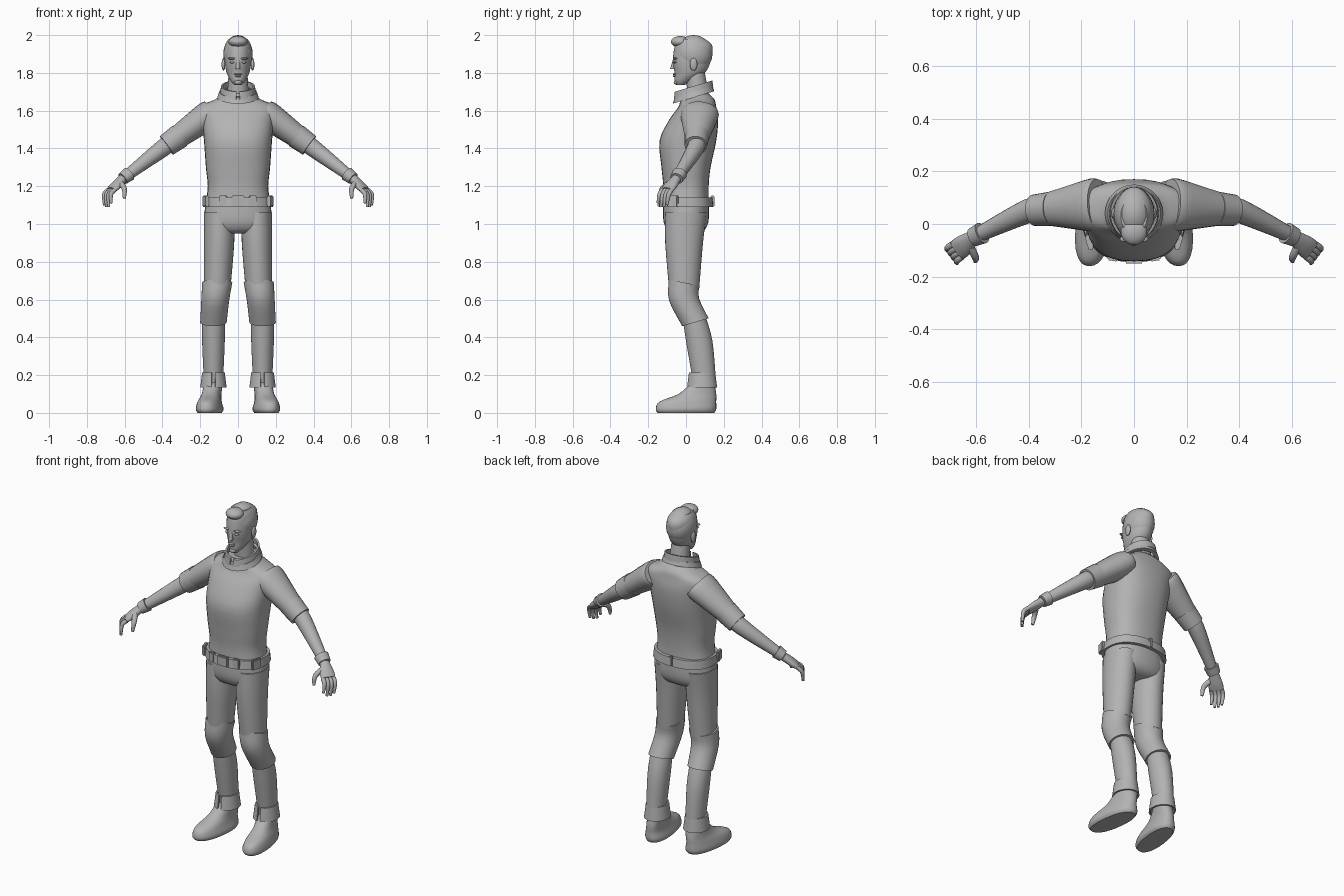
import bpy, bmesh, math
from mathutils import Vector

cube = bpy.data.objects.get("Cube")
if cube:
    bpy.data.objects.remove(cube, do_unlink=True)

GREY = (.45, .45, .45, 1)
clay = bpy.data.materials.new("plain_grey")
clay.use_nodes = True
clay.diffuse_color = GREY
clay.node_tree.nodes["Principled BSDF"].inputs["Base Color"].default_value = GREY


def finish(name, bm, side):
    """Turn a bmesh into a smooth-shaded object, mirrored when side is -1."""
    for vert in bm.verts:
        vert.co.x *= side
    bmesh.ops.recalc_face_normals(bm, faces=bm.faces)
    mesh = bpy.data.meshes.new(name)
    bm.to_mesh(mesh)
    bm.free()
    mesh.materials.append(clay)
    part = bpy.data.objects.new(name, mesh)
    bpy.context.scene.collection.objects.link(part)
    bpy.ops.object.select_all(action='DESELECT')
    part.select_set(True)
    bpy.context.view_layer.objects.active = part
    bpy.ops.object.shade_smooth_by_angle(angle=math.radians(45))


def skin(name, rings, side=1, loop=False, split=False):
    """Skin point rings; loop joins last to first, split leaves a gap in each ring."""
    bm = bmesh.new()
    grid = [[bm.verts.new(point) for point in ring] for ring in rings]
    count = len(grid[0])
    pairs = list(zip(grid, grid[1:]))
    if loop:
        pairs.append((grid[-1], grid[0]))
    for low, high in pairs:
        for j in range(count - split):
            k = (j + 1) % count
            bm.faces.new((low[j], low[k], high[k], high[j]))
    if split:
        bm.faces.new([ring[0] for ring in grid])
        bm.faces.new([ring[-1] for ring in grid])
    elif not loop:
        bm.faces.new(grid[0])
        bm.faces.new(grid[-1])
    finish(name, bm, side)


def ease(rows, steps=4):
    """Fill in a smooth run of rows through the given ones."""
    last = len(rows) - 1
    result = []
    for i in range(last):
        keys = [rows[min(max(i + k, 0), last)] for k in (-1, 0, 1, 2)]
        for step in range(steps):
            t = step / steps
            result.append([b + t / 2 * (c - a + t * (2 * a - 5 * b + 4 * c - d
                                                     + t * (3 * (b - c) + d - a)))
                           for a, b, c, d in zip(*keys)])
    return result + [list(rows[-1])]


def oval(x, y, z, rx, ry, tilt=0, power=2, yaw=0, gap=0, count=32):
    """Level oval; tilt lifts the back, yaw turns the front out, gap opens the front."""
    points = []
    for i in range(count):
        turn = (2 * math.pi - 2 * gap) * i / (count - bool(gap))
        angle = gap + turn - math.pi / 2
        c, s = math.cos(angle), math.sin(angle)
        dx = rx * math.copysign(abs(c) ** (2 / power), c)
        dy = ry * math.copysign(abs(s) ** (2 / power), s)
        points.append(Vector((x + dx - yaw * dy, y + dy, z + tilt * dy)))
    return points


def body(name, rows, side=1, power=2, yaw=0, tilts=(0, 0)):
    """Upright form from rows of height, x, y, half width, half depth."""
    rows = ease(rows)
    first, final = tilts
    skin(name, [oval(x, y, z, rx, ry, first + (final - first) * i / (len(rows) - 1),
                     power, yaw) for i, (z, x, y, rx, ry) in enumerate(rows)], side)


def band(name, centre, rx, ry, height, thick, side=1, flare=0, tilt=0, power=2, gap=0):
    """Hollow strap, wider at its lower rim by flare."""
    x, y, z = centre
    profile = ((flare, 0), (0, height), (-thick, height), (flare - thick, 0))
    skin(name, [oval(x, y, z + up, rx + out, ry + out, tilt, power, 0, gap)
                for out, up in profile], side, True, gap > 0)


def tube(name, path, side, across=Vector((0, -1, 0)), count=20):
    """Limb along points, each with a radius and a sideways stretch."""
    rows = ease([(*point, radius, wide) for point, radius, wide in path])
    points = [Vector(row[:3]) for row in rows]
    rings = []
    for i, point in enumerate(points):
        along = (points[min(i + 1, len(points) - 1)] - points[max(i - 1, 0)]).normalized()
        u = (across - along * across.dot(along)).normalized()
        v = u.cross(along)
        radius, wide = rows[i][3:]
        angles = [2 * math.pi * k / count for k in range(count)]
        rings.append([point + radius * (u * wide * math.cos(a) + v * math.sin(a))
                      for a in angles])
    skin(name, rings, side)


def blob(name, centre, size, side=1):
    bm = bmesh.new()
    bmesh.ops.create_uvsphere(bm, u_segments=24, v_segments=16, radius=1)
    for vert in bm.verts:
        vert.co = Vector(centre) + vert.co * Vector(size)
    finish(name, bm, side)


def plate(name, centre, size, side=1, turn=0):
    bm = bmesh.new()
    bmesh.ops.create_cube(bm, size=1)
    bmesh.ops.scale(bm, vec=size, verts=bm.verts)
    bmesh.ops.bevel(bm, geom=bm.edges[:], offset=.005, segments=2, affect='EDGES')
    for vert in bm.verts:
        vert.co.rotate(Vector((1, 0, 0)).rotation_difference(
            Vector((math.cos(turn), math.sin(turn), 0))))
        vert.co += Vector(centre)
    finish(name, bm, side)


# Shirt, collar and trouser seat
body("shirt", ((1.12, 0, 0, .17, .12), (1.2, 0, 0, .16, .12), (1.3, 0, 0, .17, .13),
               (1.44, 0, .01, .18, .15), (1.55, 0, .04, .19, .13), (1.62, 0, .06, .2, .1),
               (1.66, 0, .06, .12, .09), (1.69, 0, .05, .08, .07)), power=2.4)
band("collar_fold", (0, .04, 1.67), .1, .1, .03, .02, flare=.01, tilt=.3)
band("collar_stand", (0, .04, 1.69), .09, .1, .04, .01, flare=.005, tilt=.3, gap=.1)
body("trouser_seat", ((1.12, 0, 0, .17, .12), (1.02, 0, 0, .18, .12),
                      (.97, 0, 0, .16, .1), (.95, 0, 0, .11, .07)), power=2.3)

# Belt
WAIST = 1.12
band("belt", (0, 0, 1.09), .18, .14, .05, .02, flare=.005, power=2.3)
plate("buckle", (0, -.14, WAIST), (.07, .02, .06))
plate("back_keeper", (0, .14, WAIST), (.02, .02, .06))

# Head, neck and hair
body("neck", ((1.63, 0, .07, .06, .06), (1.8, 0, .05, .05, .05)))
body("head", ((1.735, 0, -.03, .02, .02), (1.76, 0, -.01, .04, .05),
              (1.8, 0, .02, .06, .08), (1.86, 0, .03, .07, .1),
              (1.94, 0, .04, .07, .1), (1.98, 0, .03, .05, .07)))
blob("hair", (0, .04, 1.9), (.078, .1, .1))
blob("quiff", (0, -.03, 1.965), (.05, .05, .03))

# Face
body("nose", ((1.87, 0, -.06, .01, .01), (1.82, 0, -.07, .012, .014)))
blob("upper_lip", (0, -.06, 1.793), (.02, .01, .005))
blob("lower_lip", (0, -.06, 1.783), (.017, .01, .006))
blob("chin", (0, -.05, 1.75), (.02, .015, .013))

# Arm landmarks
shoulder, elbow = Vector((.18, .07, 1.56)), Vector((.4, .05, 1.4))
wrist, knuckle = Vector((.61, -.05, 1.24)), Vector((.67, -.1, 1.18))
spread = Vector((-.6, -.8, 0))
finger_lengths = (.08, .09, .09, .07)

for label, side in (("left", 1), ("right", -1)):
    # Eyes, brows and ears
    blob(label + "_eye", (.03, -.057, 1.857), (.014, .01, .007), side)
    blob(label + "_brow", (.03, -.057, 1.876), (.024, .012, .006), side)
    blob(label + "_ear", (.077, .04, 1.845), (.01, .02, .033), side)

    # Belt fittings
    plate(label + "_keeper", (.08, -.13, WAIST), (.04, .02, .06), side, .15)
    plate(label + "_pouch", (.17, -.07, WAIST), (.02, .06, .06), side, -.3)

    # Leg and boot
    body(label + "_thigh", ((1.06, .1, 0, .08, .11), (.9, .1, -.01, .08, .1),
                            (.66, .11, -.01, .07, .08)), side)
    body(label + "_knee_guard", ((.69, .11, -.01, .08, .08), (.6, .12, -.01, .074, .08),
                                 (.48, .13, .05, .07, .07)), side, tilts=(-.2, .3))
    body(label + "_shin", ((.52, .13, .04, .06, .06), (.38, .13, .07, .06, .07),
                           (.15, .13, .1, .05, .06)), side)
    band(label + "_ankle_cuff", (.13, .085, .135), .06, .07, .08, .01, side, .01, gap=.15)
    body(label + "_boot", ((0, .15, 0, .06, .15), (.02, .15, 0, .07, .16),
                           (.06, .15, .01, .06, .15), (.1, .14, .06, .05, .1),
                           (.16, .13, .09, .05, .06)), side, 2.3, .12)

    # Sleeve with turned-up cuff
    tube(label + "_sleeve", ((shoulder.lerp(elbow, -.2), .07, 1.4), (shoulder, .075, 1.3),
                             (shoulder.lerp(elbow, .85), .055, 1)), side)
    tube(label + "_sleeve_cuff", ((shoulder.lerp(elbow, .58), .066, 1),
                                  (shoulder.lerp(elbow, .9), .06, 1)), side)

    # Forearm and glove
    tube(label + "_forearm", ((shoulder.lerp(elbow, .7), .045, 1), (elbow, .046, 1),
                              (wrist, .027, 1)), side)
    tube(label + "_glove_cuff", ((elbow.lerp(wrist, .84), .038, 1.1),
                                 (wrist, .033, 1.1)), side, spread)
    tube(label + "_palm", ((wrist, .024, 1.1), (wrist.lerp(knuckle, .6), .022, 1.8),
                           (knuckle, .016, 2.5)), side, spread)
    for i, length in enumerate(finger_lengths):
        root = knuckle + spread * .02 * (i - 1.5)
        bend = root + Vector((.02, -.015, -.3 * length))
        tip = bend + Vector((0, -.01, -.7 * length))
        tube(f"{label}_finger_{i + 1}", ((root, .012, 1), (bend, .012, 1), (tip, .007, 1)),
             side, spread, 12)
    root = wrist.lerp(knuckle, .4) + spread * .02
    bend = root + Vector((-.02, -.04, -.03))
    tip = bend + Vector((0, -.015, -.05))
    tube(label + "_thumb", ((root, .016, 1), (bend, .014, 1), (tip, .008, 1)),
         side, spread, 12)
